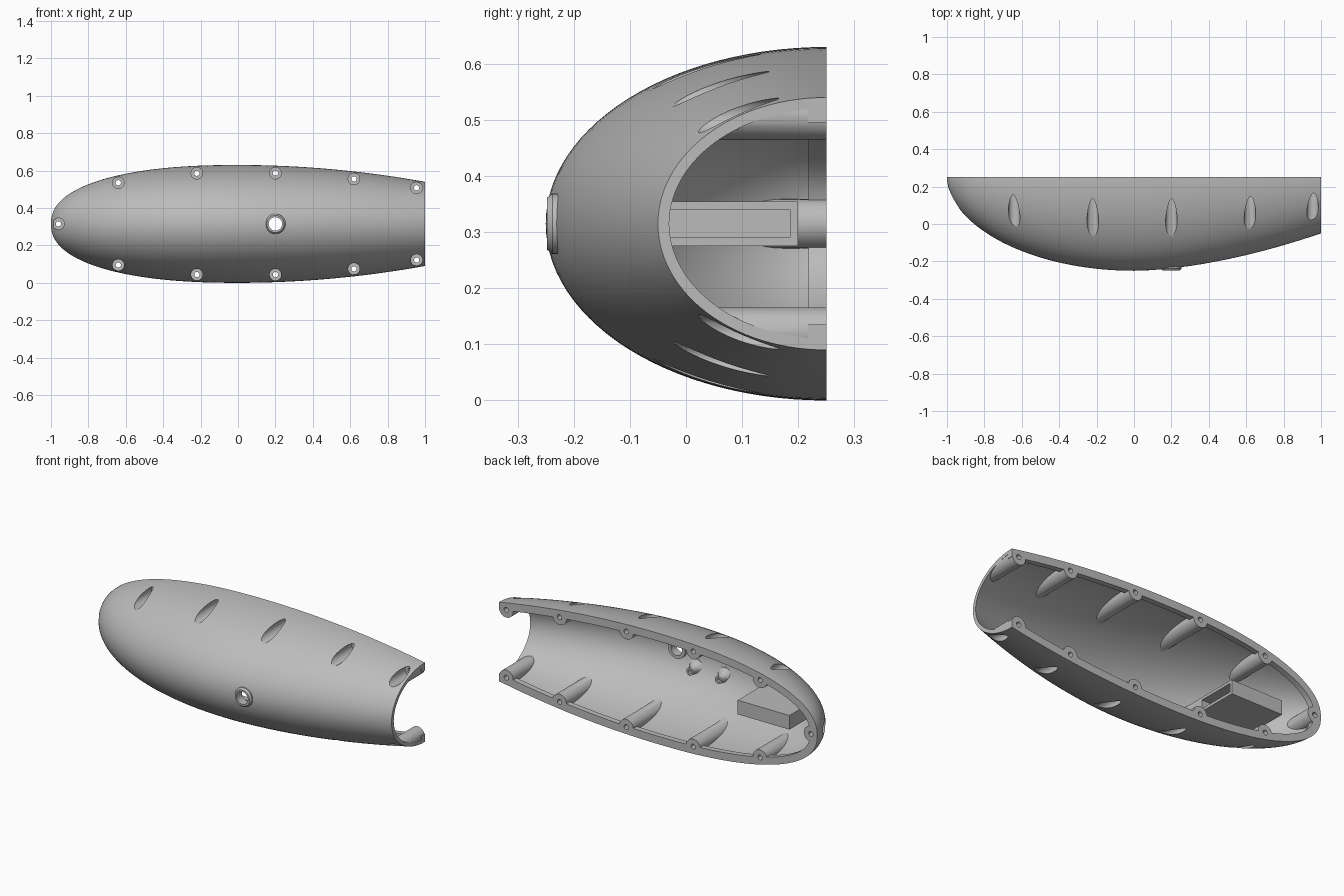
import bpy, bmesh, math

if "Cube" in bpy.data.objects:
    bpy.data.objects.remove(bpy.data.objects["Cube"], do_unlink=True)

MID = 0.315      # height of the long axis
RIM = 0.25       # y of the flat open side

grey = bpy.data.materials.new("plain_grey")
grey.use_nodes = True
grey.diffuse_color = (0.5, 0.5, 0.5, 1)
grey.node_tree.nodes["Principled BSDF"].inputs["Base Color"].default_value = (0.5, 0.5, 0.5, 1)


def make_object(name, bm):
    bmesh.ops.recalc_face_normals(bm, faces=bm.faces)
    mesh = bpy.data.meshes.new(name)
    bm.to_mesh(mesh)
    bm.free()
    mesh.materials.append(grey)
    obj = bpy.data.objects.new(name, mesh)
    bpy.context.collection.objects.link(obj)
    return obj


def add_loft(bm, rings):
    """Skin a closed solid over rings of equal point count."""
    loops = [[bm.verts.new(p) for p in ring] for ring in rings]
    n = len(loops[0])
    for a, b in zip(loops, loops[1:]):
        for i in range(n):
            j = (i + 1) % n
            bm.faces.new((a[i], a[j], b[j], b[i]))
    bm.faces.new(loops[0])
    bm.faces.new(loops[-1])


def turned(name, places, profile, sides=32):
    """Solids turned about y at each (x, z), profile is (radius, y) pairs."""
    bm = bmesh.new()
    angles = [2 * math.pi * i / sides for i in range(sides)]
    for x, z in places:
        add_loft(bm, [[(x + r * math.cos(t), y, z + r * math.sin(t)) for t in angles]
                      for r, y in profile])
    return make_object(name, bm)


def block(name, x0, x1, y0, y1, z0, z1):
    bm = bmesh.new()
    add_loft(bm, [[(x, y0, z0), (x, y1, z0), (x, y1, z1), (x, y0, z1)] for x in (x0, x1)])
    return make_object(name, bm)


def combine(target, tool, operation):
    mod = target.modifiers.new("combine", "BOOLEAN")
    mod.solver = "EXACT"
    mod.operation = operation
    mod.object = tool
    bpy.context.view_layer.objects.active = target
    bpy.ops.object.modifier_apply(modifier=mod.name)


def discard(*tools):
    for tool in tools:
        bpy.data.objects.remove(tool, do_unlink=True)


def half_height(x, inset):
    if x > 0:
        return 0.315 - inset - 0.09 * x ** 2
    return (0.315 - inset) * (1 - (-x / (1 - inset)) ** 2.3) ** (1 / 2.3)


def depth(x, inset):
    if x > 0:
        return 0.5 - inset - 0.2 * x ** 1.7
    return (0.5 - inset) * (1 - (x / (1 - inset)) ** 2) ** 0.53


def stations(inset, tail):
    nose = [-(1 - inset) * math.cos(0.02 + (math.pi / 2 - 0.02) * i / 36) for i in range(36)]
    return nose + [tail * i / 28 for i in range(29)]


def half_hull(name, inset, tail, drop, steps=56):
    """Half-elliptical hull whose flat lid lies drop below the rim."""
    rings = []
    for x in stations(inset, tail):
        a, b = half_height(x, inset), max(depth(x, inset), drop + 0.004 * (drop > 0))
        t0 = math.asin(drop / b)
        ts = [t0 + (math.pi - 2 * t0) * i / steps for i in range(steps + 1)]
        rings.append([(x, RIM - b * math.sin(t), MID + a * math.cos(t)) for t in ts])
    bm = bmesh.new()
    add_loft(bm, rings)
    return make_object(name, bm)


# Outer hull and the hollow inside it, narrower at the rim flange
shell = half_hull("hull_shell", 0, 1, 0)
cavity = half_hull("cavity_cutter", 0.02, 1.05, 0.032)
bm = bmesh.new()
rings = []
for x in stations(0.045, 1.05):
    a = half_height(x, 0.045)
    rings.append([(x, 0.19, MID - a), (x, 0.19, MID + a), (x, 0.3, MID + a), (x, 0.3, MID - a)])
add_loft(bm, rings)
opening = make_object("opening_cutter", bm)
combine(cavity, opening, "UNION")

# Screw bosses along both rims and one at the nose
screws = [(-0.96, MID)]
for x in (-0.64, -0.22, 0.2, 0.62, 0.955):
    for side in (-1, 1):
        screws.append((x, MID + side * (half_height(x, 0) - 0.04)))
bosses = turned("screw_bosses", screws, [(0.044, -0.4), (0.044, 0.4)])

# Holder box, two standoffs and the ring around the port
box = block("holder_box", -0.79, -0.465, -0.4, 0.2, 0.275, 0.355)
posts = [(0.09, 0.23), (-0.09, 0.23)]
standoffs = turned("standoffs", posts,
                   [(0.05, -0.3), (0.05, -0.22), (0.03, -0.205), (0.022, -0.19), (0.022, -0.162)])
port = [(0.2, MID)]
port_ring = turned("port_ring", port, [(0.046, -0.248), (0.054, -0.238), (0.054, -0.2)])
for part in (bosses, box, standoffs, port_ring):
    combine(cavity, part, "DIFFERENCE")

# Hollow the shell, then cut screw pockets, port, post holes and box mouth
combine(shell, port_ring, "UNION")
combine(shell, cavity, "DIFFERENCE")
pockets = turned("pocket_cutters", screws,
                 [(0.031, -0.6), (0.031, 0.18), (0.014, 0.18), (0.014, 0.4)])
port_hole = turned("port_cutter", port, [(0.036, -0.4), (0.036, -0.1)])
post_holes = turned("post_hole_cutters", posts, [(0.01, -0.195), (0.01, -0.1)], 16)
mouth = block("box_mouth_cutter", -0.77, -0.45, -0.03, 0.185, 0.29, 0.34)
for tool in (pockets, port_hole, post_holes, mouth):
    combine(shell, tool, "DIFFERENCE")
discard(cavity, opening, bosses, box, standoffs, port_ring,
        pockets, port_hole, post_holes, mouth)

# Smooth skin with crisp edges
bpy.ops.object.select_all(action="DESELECT")
shell.select_set(True)
bpy.context.view_layer.objects.active = shell
bpy.ops.object.shade_smooth_by_angle(angle=math.radians(30))
